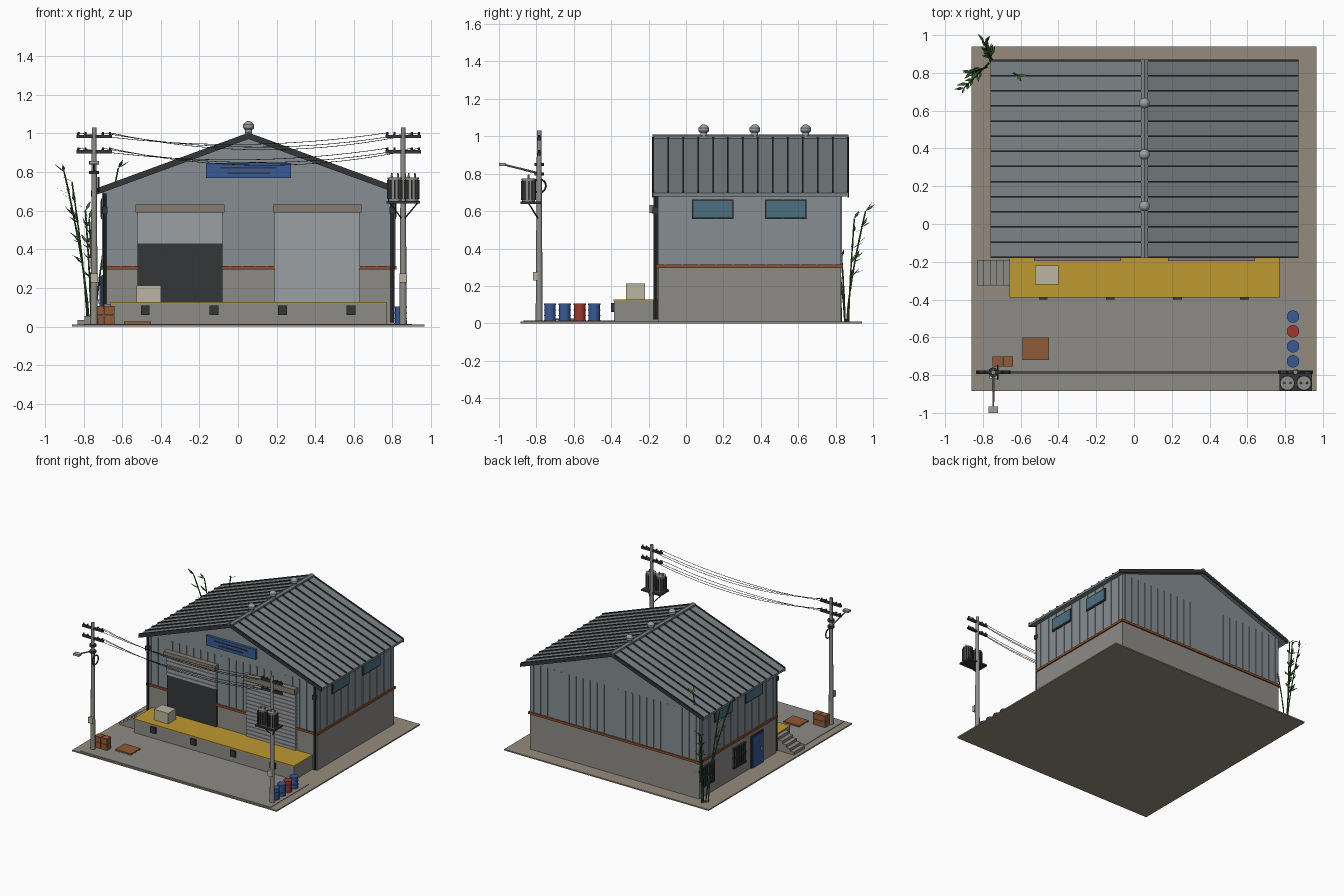
import bpy, bmesh, math, random
from mathutils import Vector, Matrix

if "Cube" in bpy.data.objects:
    bpy.data.objects.remove(bpy.data.objects["Cube"])
random.seed(4)

COL = dict(tan=(.30, .26, .20), concrete=(.27, .26, .24), steel=(.24, .27, .29), roof=(.20, .23, .24),
           dark=(.035, .037, .04), orange=(.27, .08, .03), yellow=(.52, .32, .03), blue=(.04, .10, .30),
           red=(.33, .04, .03), glass=(.07, .16, .22), crate=(.28, .10, .04), card=(.50, .46, .36),
           pole=(.28, .27, .25), green=(.05, .13, .03), shutter=(.33, .35, .36), hood=(.23, .20, .16))
MATS = {}


def finish(name, bm, col, smooth=False):
    bmesh.ops.recalc_face_normals(bm, faces=bm.faces)
    me = bpy.data.meshes.new(name)
    bm.to_mesh(me)
    bm.free()
    ob = bpy.data.objects.new(name, me)
    bpy.context.collection.objects.link(ob)
    if col not in MATS:
        MATS[col] = bpy.data.materials.new(col)
        MATS[col].diffuse_color = (*COL[col], 1)
    me.materials.append(MATS[col])
    if smooth:
        bpy.ops.object.select_all(action='DESELECT')
        ob.select_set(True)
        bpy.context.view_layer.objects.active = ob
        bpy.ops.object.shade_smooth_by_angle(angle=math.radians(40))
    return ob


def boxes(name, col, items):
    """Each item is x0, x1, y0, y1, z0, z1."""
    bm = bmesh.new()
    for x0, x1, y0, y1, z0, z1 in items:
        m = Matrix.Translation(((x0+x1)/2, (y0+y1)/2, (z0+z1)/2)) @ Matrix.Diagonal((x1-x0, y1-y0, z1-z0, 1))
        bmesh.ops.create_cube(bm, size=1, matrix=m)
    return finish(name, bm, col)


def rods(name, col, items, seg=12):
    """Each item is start, end, start radius, end radius."""
    bm = bmesh.new()
    for p, q, r1, r2 in items:
        p, q = Vector(p), Vector(q)
        m = Matrix.Translation((p+q)/2) @ (q-p).to_track_quat('Z', 'Y').to_matrix().to_4x4()
        bmesh.ops.create_cone(bm, cap_ends=True, segments=seg, radius1=r1, radius2=r2, depth=(q-p).length, matrix=m)
    return finish(name, bm, col, seg > 6)


def prisms(name, col, items):
    """Each item is an xz profile with a y range."""
    bm = bmesh.new()
    for prof, y0, y1 in items:
        f = bm.faces.new([bm.verts.new((x, y0, z)) for x, z in prof])
        ext = bmesh.ops.extrude_face_region(bm, geom=[f])['geom']
        bmesh.ops.translate(bm, verts=[v for v in ext if isinstance(v, bmesh.types.BMVert)], vec=(0, y1-y0, 0))
    return finish(name, bm, col)


# Ground and apron
boxes('ground_slab', 'tan', [(-.86, .965, -.885, .94, 0, .01)])
boxes('concrete_apron', 'concrete', [(-.80, .90, -.87, -.38, .005, .014)])

# Building shell
RX, RZ, SL = .055, .995, .366
X0, X1, Y0, Y1 = -.70, .81, -.15, .83
boxes('base_wall', 'concrete', [(X0, X1, Y0, Y1, .005, .30)])
prisms('clad_wall', 'steel', [([(X0, .30), (X1, .30), (X1, .70), (RX, .975), (X0, .70)], Y0, Y1)])
boxes('orange_band', 'orange', [(X0-.01, X1+.01, Y0-.01, Y1+.01, .296, .314)])
ribs = []
for i in range(24):
    x = X0 + .03 + i*.063
    ribs += [(x-.004, x+.004, y-.005, y+.005, .314, .705) for y in (Y0, Y1)]
for i in range(11):
    y = Y0 + .04 + i*.09
    ribs += [(x-.005, x+.005, y-.004, y+.004, .314, .70) for x in (X0, X1)]
boxes('cladding_ribs', 'steel', ribs)


# Roof sheet, ribs and trims
def chevron(lift, thick, half=.815):
    t, e = RZ+lift, RZ+lift-SL*half
    return [(RX-half, e), (RX, t), (RX+half, e), (RX+half, e-thick), (RX, t-thick), (RX-half, e-thick)]


prisms('roof_sheet', 'roof', [(chevron(0, .018), -.175, .865)])
prisms('roof_ribs', 'dark', [(chevron(.009, .012), -.176+i*.0801-.004, -.176+i*.0801+.004) for i in range(14)])
prisms('gable_trim', 'dark', [(chevron(.002, .026), y-.004, y+.004) for y in (-.177, .867)])
prisms('ridge_cap', 'roof', [(chevron(.014, .014, .018), -.18, .87)])
vents = []
for y in (.095, .368, .64):
    vents += [((RX, y, .98), (RX, y, 1.025), .018, .018), ((RX, y, 1.02), (RX, y, 1.028), .022, .028),
              ((RX, y, 1.028), (RX, y, 1.045), .028, .028), ((RX, y, 1.045), (RX, y, 1.058), .028, .017),
              ((RX, y, 1.058), (RX, y, 1.064), .017, .006)]
rods('roof_vents', 'shutter', vents, 16)

# Corner downpipes
rods('downpipes', 'dark', [((x, -.163, .02), (x, -.163, .69), .010, .010) for x in (-.69, .80)], 8)
boxes('pipe_hoppers', 'dark', [(x-.015, x+.015, -.178, -.148, .585, .62) for x in (-.69, .80)])

# Loading dock, bumpers and steps
boxes('loading_dock', 'concrete', [(-.66, .77, -.385, -.15, .005, .122)])
boxes('dock_top_paint', 'yellow', [(-.66, .77, -.388, -.15, .120, .127)])
boxes('dock_bumpers', 'dark', [(x-.023, x+.023, -.40, -.38, .06, .108) for x in (-.48, -.125, .23, .585)])
boxes('dock_steps', 'concrete', [(-.83+i*.034, -.66, -.325, -.19, .005, .012+(i+1)*.021) for i in range(5)])

# Roller doors
boxes('door_opening', 'dark', [(-.52, -.08, -.162, -.14, .127, .43)])
slats = []
for x0, zb in ((-.52, .43), (.19, .127)):
    slats.append((x0, x0+.44, -.163, -.14, zb, .61))
    n = round((.60-zb)/.03)
    slats += [(x0, x0+.44, -.168, -.15, zb+k*.03+.003, zb+k*.03+.026) for k in range(n)]
boxes('roller_shutters', 'shutter', slats)
boxes('shutter_hoods', 'hood', [(x, x+.46, -.195, -.14, .59, .632) for x in (-.53, .18)])

# Blank sign board with dark bars
boxes('sign_board', 'blue', [(-.165, .275, -.172, -.14, .768, .848)])
boxes('sign_bars', 'dark', [(-.09, .20, -.176, -.16, .818, .826), (-.055, .165, -.176, -.16, .79, .798)])

# Side windows and door
panes, frames = [], []
for y in (.04, .43):
    for x in (X0, X1):
        panes.append((x-.012, x+.012, y, y+.205, .568, .653))
        frames += [(x-.009, x+.009, y-.008, y+.213, .558, .663)]
for y in (.26, .66):
    panes.append((X0-.008, X0, y, y+.14, .10, .25))
    frames += [(X0-.016, X0, y-.008, y+.148, z, z+.012) for z in (.092, .17, .246)]
    frames += [(X0-.016, X0, y+k*.028-.004, y+k*.028+.004, .10, .25) for k in range(6)]
boxes('window_panes', 'glass', panes)
boxes('window_frames', 'dark', frames)
boxes('side_door', 'blue', [(X0-.014, X0, .035, .165, .01, .255)])
boxes('side_door_frame', 'dark', [(X0-.008, X0, .022, .178, .01, .268)])
boxes('side_door_handle', 'shutter', [(X0-.024, X0-.01, .05, .062, .12, .14)])

# Utility poles with crossarms and insulators
PX, PY = (-.745, .855), -.785
rods('utility_poles', 'pole', [((x, PY, .005), (x, PY, 1.03), .019, .012) for x in PX])
boxes('crossarms', 'dark', [(x-.092, x+.092, PY-.009, PY+.009, z-.008, z+.008) for x in PX for z in (.985, .905)])
OFF = (-.082, -.045, .045, .082)
rods('insulators', 'dark', [((x+o, PY, z), (x+o, PY, z+.022), .007, .005)
                            for x in PX for z in (.985, .905) for o in OFF], 8)
boxes('meter_boxes', 'card', [(x-.02, x+.02, PY-.032, PY-.008, .228, .275) for x in PX])

# Sagging wires
wires = []
for z, offs in ((1.003, (-.082, .045, .082)), (.923, (-.082, .045, .082))):
    for j, o in enumerate(offs):
        sag = .06 + .014*j
        pts = [(PX[0]+o+t/16*(PX[1]-PX[0]), PY+(j-1)*.006, z-sag*4*(t/16)*(1-t/16)) for t in range(17)]
        wires += [(a, b, .0017, .0017) for a, b in zip(pts, pts[1:])]
rods('wires', 'dark', wires, 5)

# Street lamp and cable coil on the left pole
rods('lamp_arm', 'pole', [((-.745, -.78, .80), (-.745, -.97, .848), .006, .005)], 8)
boxes('lamp_head', 'shutter', [(-.77, -.72, -1.0, -.965, .842, .858)])
rods('pole_collars', 'dark', [((-.745, PY, z), (-.745, PY, z+.016), .026, .026) for z in (.79, .84)])
ring = [(-.722, PY+.036*math.cos(a*math.pi/10), .735+.036*math.sin(a*math.pi/10)) for a in range(21)]
rods('cable_coil', 'dark', [(a, b, .005, .005) for a, b in zip(ring, ring[1:])], 6)

# Transformers on the right pole
cans, fins = [], []
for x in (.812, .90):
    cans += [((x, -.842, .65), (x, -.842, .765), .034, .034), ((x, -.842, .765), (x, -.842, .773), .038, .038)]
    cans += [((x+d, -.842, .77), (x+d, -.842, .795), .006, .004) for d in (-.016, .016)]
    for k in range(12):
        a = k*math.pi/6
        c, s = x+.037*math.cos(a), -.842+.037*math.sin(a)
        fins.append((c-.004, c+.004, s-.004, s+.004, .66, .76))
rods('transformer_tanks', 'pole', cans, 16)
boxes('transformer_fins', 'dark', fins)
boxes('transformer_platform', 'dark', [(.77, .942, -.885, -.775, .638, .651)])
rods('platform_braces', 'dark', [((.855, PY, .55), (x, -.84, .64), .004, .004) for x in (.785, .93)], 6)

# Oil drums
for name, col, ys in (('blue_drums', 'blue', (-.49, -.648, -.727)), ('red_drum', 'red', (-.568,))):
    parts = []
    for y in ys:
        parts.append(((.842, y, .01), (.842, y, .103), .030, .030))
        parts += [((.842, y, z), (.842, y, z+.006), .033, .033) for z in (.012, .038, .068, .099)]
    rods(name, col, parts, 16)

# Crates, pallet and carton
boxes('crates', 'crate', [(x, x+.053, -.755, -.702, z, z+.046) for x in (-.75, -.693) for z in (.012, .060)])
boxes('pallet', 'crate', [(-.59, -.45, -.72, -.60, .019, .026)] +
      [(-.59, -.45, y, y+.016, .010, .02) for y in (-.72, -.668, -.616)])
boxes('carton', 'card', [(-.525, -.40, -.32, -.22, .127, .212)])

# Bamboo at the back left corner
stalks, leaves = [], bmesh.new()
for base, tip in (((-.77, .85), (-.90, .72, .80)), ((-.78, .83), (-.86, .80, .75)), ((-.76, .86), (-.79, .96, .60)),
                  ((-.75, .87), (-.77, .90, .56)), ((-.74, .85), (-.62, .79, .82))):
    b, t = Vector((*base, .005)), Vector(tip)
    pts = []
    for k in range(8):
        u = k/7
        pts.append(Vector((b.x+(t.x-b.x)*u**1.4, b.y+(t.y-b.y)*u**1.4, b.z+(t.z-b.z)*u)))
    stalks += [(p, q, .005, .004) for p, q in zip(pts, pts[1:])]
    out = Vector((t.x-b.x, t.y-b.y, 0)).normalized()
    for p in pts[3:]:
        for s in (-1, 1):
            side = Matrix.Rotation(s*random.uniform(.3, 1.0), 3, 'Z') @ out
            d = (side*.6 + Vector((0, 0, random.uniform(.2, .9)))).normalized()*random.uniform(.05, .075)
            w = d.cross(Vector((random.uniform(-.5, .5), random.uniform(-.5, .5), 1))).normalized()*.009
            leaves.faces.new([leaves.verts.new(v) for v in (p, p+d*.45+w, p+d, p+d*.45-w)])
rods('bamboo_stalks', 'green', stalks, 6)
finish('bamboo_leaves', leaves, 'green')

for m in bpy.data.materials:
    if m.users and not m.is_grease_pencil:
        m.use_nodes = True
        m.node_tree.nodes["Principled BSDF"].inputs["Base Color"].default_value = m.diffuse_color
